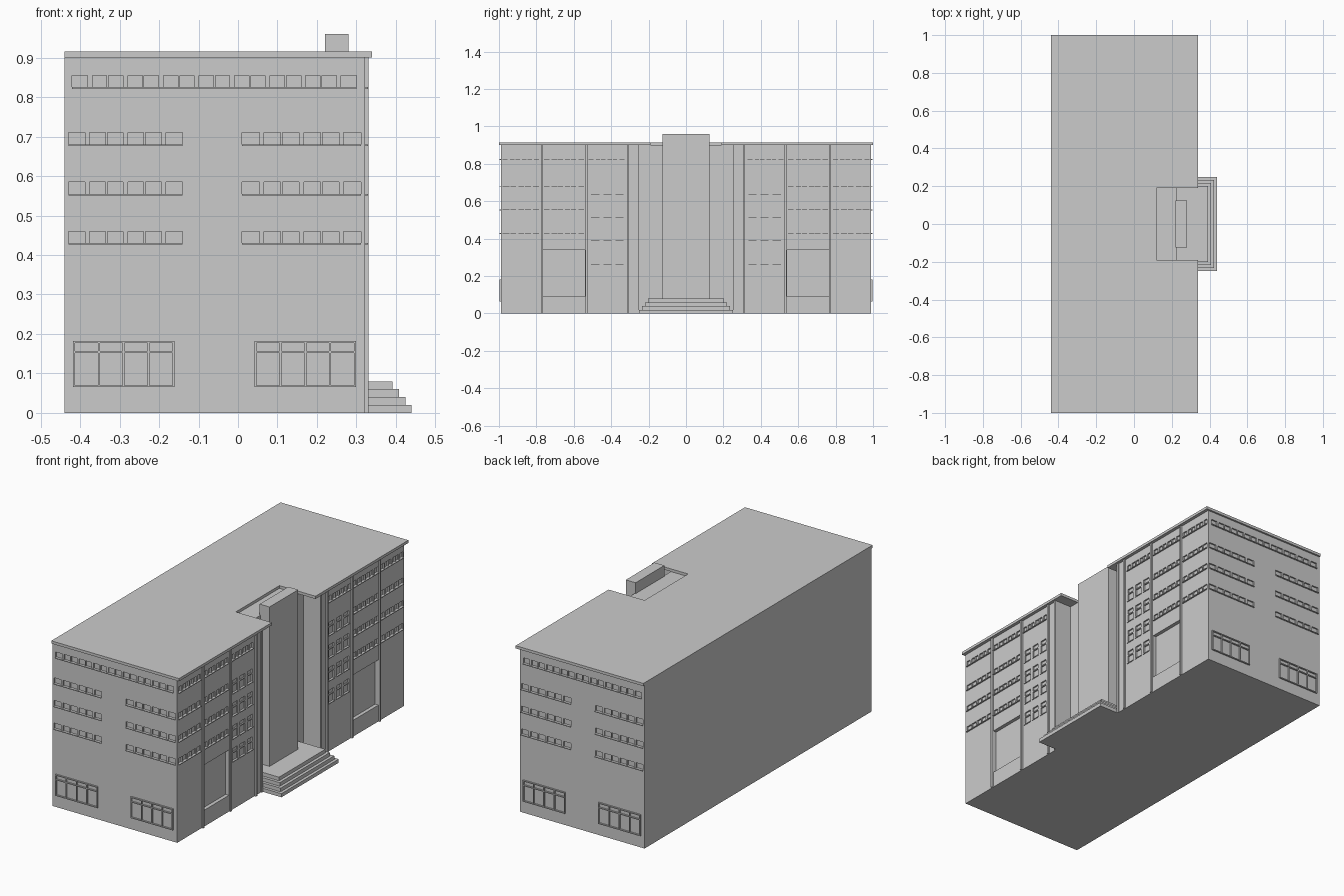
import bpy, bmesh

if "Cube" in bpy.data.objects:
    bpy.data.objects.remove(bpy.data.objects["Cube"])

def finish(name, bm):
    bmesh.ops.recalc_face_normals(bm, faces=bm.faces[:])
    me = bpy.data.meshes.new(name)
    bm.to_mesh(me)
    bm.free()
    ob = bpy.data.objects.new(name, me)
    bpy.context.collection.objects.link(ob)
    return ob

def boxes(name, items):
    """One object from boxes given as (x0, x1, y0, y1, z0, z1)."""
    bm = bmesh.new()
    for x0, x1, y0, y1, z0, z1 in items:
        vs = bmesh.ops.create_cube(bm, size=1)["verts"]
        for v in vs:
            v.co = ((x0 + x1) / 2 + v.co.x * (x1 - x0),
                    (y0 + y1) / 2 + v.co.y * (y1 - y0),
                    (z0 + z1) / 2 + v.co.z * (z1 - z0))
    return finish(name, bm)

def slab(name, pts, z0, z1):
    bm = bmesh.new()
    f = bm.faces.new([bm.verts.new((x, y, z0)) for x, y in pts])
    ext = bmesh.ops.extrude_face_region(bm, geom=[f])["geom"]
    for v in ext:
        if isinstance(v, bmesh.types.BMVert):
            v.co.z = z1
    if not f.is_valid or len(bm.faces) < len(pts) + 2:
        bm.faces.new([v for v in sorted(bm.verts, key=lambda v: v.index) if v.co.z == z0])
    return finish(name, bm)

def notched(xl, xr, yo, xi, yi):
    return [(xl, -yo), (xr, -yo), (xr, -yi), (xi, -yi),
            (xi, yi), (xr, yi), (xr, yo), (xl, yo)]

WX, WY = 0.322, 0.99          # wall planes: entrance side, ends

def on_side(a0, a1, z0, z1, d0, d1):
    """Entrance-side box, mirrored to both halves."""
    return [(WX + d0, WX + d1, min(s * a0, s * a1), max(s * a0, s * a1), z0, z1) for s in (-1, 1)]

def on_ends(a0, a1, z0, z1, d0, d1):
    """Box on both end walls."""
    return [(a0, a1, WY + d0, WY + d1, z0, z1), (a0, a1, -WY - d1, -WY - d0, z0, z1)]

# Main masses
body = slab("main_body", notched(-0.44, WX, WY, 0.225, 0.25), 0, 0.9)
slab("roof_slab", notched(-0.44, 0.34, 1.0, 0.12, 0.19), 0.9, 0.915)
boxes("entrance_tower", [(0.22, 0.28, -0.125, 0.125, 0.0, 0.96)])
boxes("entrance_steps", [(0.22, 0.44 - 0.016 * i, -0.25 + 0.016 * i, 0.25 - 0.016 * i,
                          0.02 * i, 0.02 * (i + 1)) for i in range(4)])

cuts, sills, mullions = [], [], []

# Strip windows: recess, projecting sill and mullions
def strip(place, a0, a1, z, n, h=0.03):
    cuts.extend(place(a0, a1, z, z + h, -0.008, 0.02))
    sills.extend(place(a0, a1, z - 0.004, z, -0.004, 0.007))
    for i in range(1, n):
        a = a0 + (a1 - a0) * i / n
        w = 0.012 if i % 2 else 0.005
        mullions.extend(place(a - w / 2, a + w / 2, z - 0.001, z + h + 0.001, -0.01, 0.0))

for z in (0.43, 0.555, 0.68):
    strip(on_ends, -0.43, -0.14, z, 6)
    strip(on_ends, 0.01, 0.312, z, 6)
    strip(on_side, 0.545, 0.76, z, 6)
    strip(on_side, 0.785, 0.98, z, 5)
strip(on_ends, -0.42, 0.30, 0.825, 16)
for a0, a1 in ((0.33, 0.52), (0.545, 0.76), (0.785, 0.98)):
    strip(on_side, a0, a1, 0.825, 6)

# Square windows beside the entrance
for z in (0.265, 0.39, 0.515, 0.64):
    for c in (0.355, 0.42, 0.485):
        cuts.extend(on_side(c - 0.022, c + 0.022, z, z + 0.07, -0.008, 0.02))
        mullions.extend(on_side(c - 0.023, c + 0.023, z + 0.042, z + 0.048, -0.01, -0.001))
        sills.extend(on_side(c - 0.025, c + 0.025, z - 0.004, z, -0.003, 0.004))

# Tall ground-floor openings
cuts.extend(on_side(0.54, 0.765, 0.09, 0.34, -0.02, 0.02))

cutter = boxes("window_cutter", cuts)
cutter.hide_render = True
mod = body.modifiers.new("window_openings", "BOOLEAN")
mod.operation = "DIFFERENCE"
mod.solver = "EXACT"
mod.object = cutter
bpy.context.view_layer.objects.active = body
bpy.ops.object.modifier_apply(modifier=mod.name)
bpy.data.objects.remove(cutter)

boxes("window_sills", sills)
boxes("window_mullions", mullions)

# Vertical pilasters and entrance piers
pil = []
for y in (0.31, 0.53, 0.77):
    pil += on_side(y - 0.006, y + 0.006, 0, 0.9, -0.005, 0.009)
boxes("pilasters", pil)
boxes("entrance_piers", on_side(0.25, 0.262, 0, 0.9, -0.005, 0.006))

# Framed ground-floor windows on the ends
frames = []
for a in (-0.418, 0.042):
    b = a + 0.257
    for z in (0.065, 0.152, 0.177):
        frames += on_ends(a, b, z, z + 0.005, -0.004, 0.008)
    for i in range(5):
        x = a + 0.0025 + (b - a - 0.005) * i / 4
        frames += on_ends(x - 0.0025, x + 0.0025, 0.065, 0.182, -0.004, 0.008)
boxes("ground_window_frames", frames)
